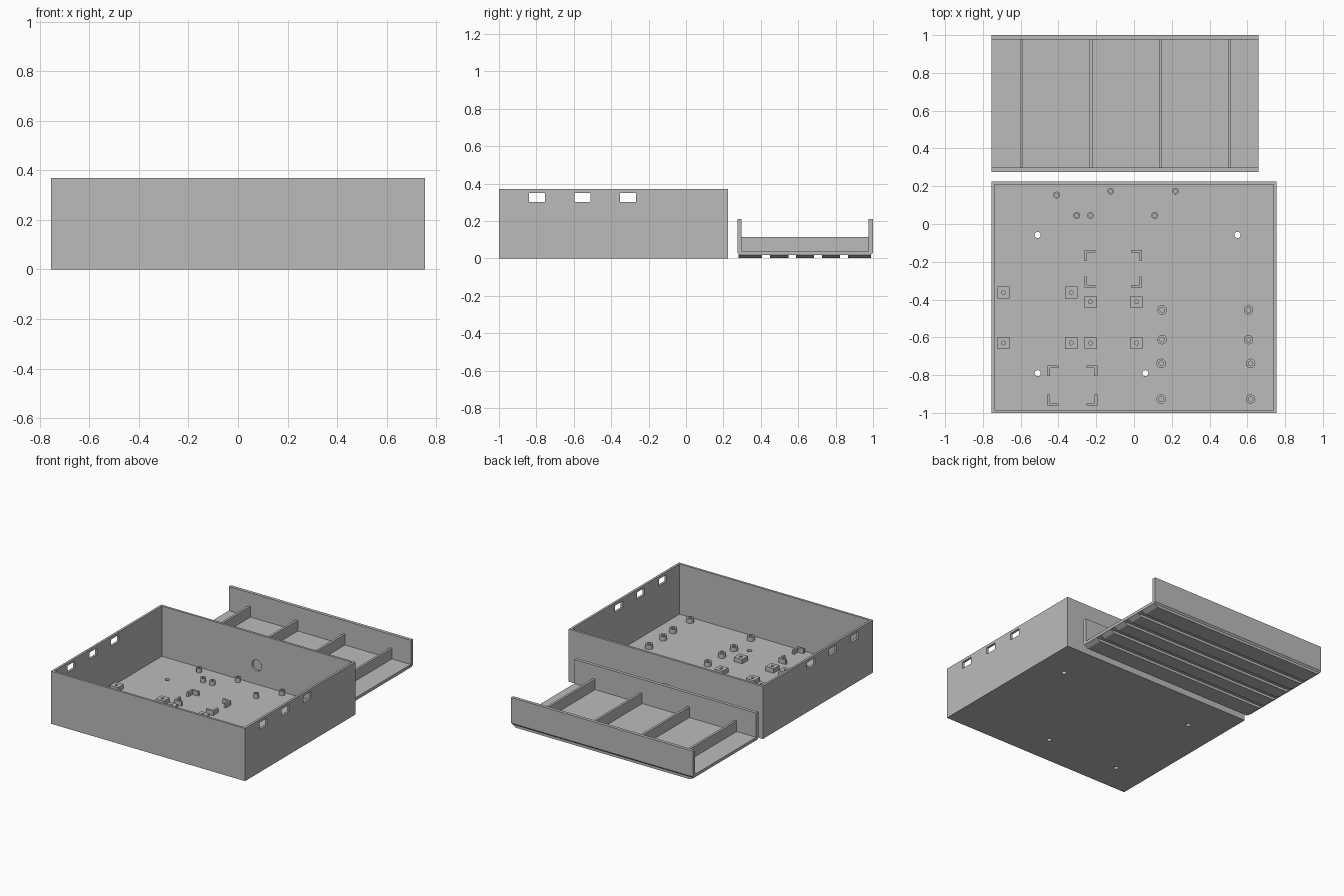
import bpy, bmesh, math
from mathutils import Matrix, Vector

if "Cube" in bpy.data.objects:
    bpy.data.objects.remove(bpy.data.objects["Cube"])

grey = bpy.data.materials.new("plain grey")
grey.diffuse_color = (0.5, 0.5, 0.5, 1)
grey.use_nodes = True
grey.node_tree.nodes["Principled BSDF"].inputs["Base Color"].default_value = grey.diffuse_color


def add_box(bm, x0, x1, y0, y1, z0, z1):
    m = Matrix.Translation(((x0 + x1) / 2, (y0 + y1) / 2, (z0 + z1) / 2))
    m = m @ Matrix.Diagonal((x1 - x0, y1 - y0, z1 - z0, 1))
    return bmesh.ops.create_cube(bm, size=1, matrix=m)["verts"]


def add_cyl(bm, pos, r, depth, axis="z"):
    m = Matrix.Translation(pos)
    if axis == "y":
        m = m @ Matrix.Rotation(math.pi / 2, 4, "X")
    bmesh.ops.create_cone(bm, cap_ends=True, segments=32, radius1=r, radius2=r, depth=depth, matrix=m)


def finish(bm, name):
    me = bpy.data.meshes.new(name)
    bm.to_mesh(me)
    bm.free()
    ob = bpy.data.objects.new(name, me)
    bpy.context.collection.objects.link(ob)
    me.materials.append(grey)
    return ob


def cut(ob, bm):
    cutter = finish(bm, "cutter")
    mod = ob.modifiers.new("cut", "BOOLEAN")
    mod.operation, mod.solver, mod.object = "DIFFERENCE", "EXACT", cutter
    bpy.context.view_layer.objects.active = ob
    bpy.ops.object.modifier_apply(modifier=mod.name)
    bpy.data.objects.remove(cutter)


def smooth(ob):
    bpy.ops.object.select_all(action="DESELECT")
    ob.select_set(True)
    bpy.context.view_layer.objects.active = ob
    bpy.ops.object.shade_smooth_by_angle()


# Open case with hollow interior, side windows, cable hole and floor holes
W, FLOOR, TOP = 0.755, 0.017, 0.37
bm = bmesh.new()
add_box(bm, -W, W, -1, 0.225, 0, TOP)
case = finish(bm, "case")
bm = bmesh.new()
add_box(bm, -W + 0.016, W - 0.016, -0.984, 0.209, FLOOR, 0.5)
cut(case, bm)
bm = bmesh.new()
for y in (-0.797, -0.553, -0.31):
    add_box(bm, -1, 1, y - 0.043, y + 0.043, 0.302, 0.35)
add_cyl(bm, (0, 0.217, 0.15), 0.038, 0.1, "y")
for x, y in ((-0.51, -0.058), (0.548, -0.058), (-0.51, -0.79), (0.06, -0.79)):
    add_cyl(bm, (x, y, 0), 0.016, 0.1)
cut(case, bm)
smooth(case)

# Round standoffs: position, radius, bore radius
BASE, PEG = FLOOR - 0.002, 0.048
small = [(-0.41, 0.153), (-0.123, 0.174), (0.22, 0.174), (-0.303, 0.045), (-0.23, 0.045), (0.11, 0.045)]
large = [(x, y) for y, xs in ((-0.455, (0.149, 0.606)), (-0.612, (0.149, 0.606)),
                              (-0.738, (0.144, 0.617)), (-0.927, (0.144, 0.617))) for x in xs]
for name, spots, r, bore in (("small_standoffs", small, 0.018, 0.009), ("large_standoffs", large, 0.025, 0.012)):
    body, holes = bmesh.new(), bmesh.new()
    for x, y in spots:
        add_cyl(body, (x, y, (BASE + PEG) / 2), r, PEG - BASE)
        add_cyl(holes, (x, y, 0.07), bore, 0.1)
    ob = finish(body, name)
    cut(ob, holes)
    smooth(ob)

# Square mounting blocks with screw holes
body, holes = bmesh.new(), bmesh.new()
for xs, ys in (((-0.691, -0.332), (-0.363, -0.63)), ((-0.231, 0.014), (-0.412, -0.63))):
    for x in xs:
        for y in ys:
            add_box(body, x - 0.032, x + 0.032, y - 0.032, y + 0.032, BASE, PEG)
            add_cyl(holes, (x, y, 0.07), 0.01, 0.1)
blocks = finish(body, "mounting_blocks")
cut(blocks, holes)
smooth(blocks)

# L-shaped corner brackets that locate two boards
ARM, T = 0.058, 0.014
bm = bmesh.new()
for x0, x1, y0, y1 in ((-0.263, 0.043, -0.336, -0.137), (-0.458, -0.194, -0.961, -0.748)):
    for x, sx in ((x0, 1), (x1, -1)):
        for y, sy in ((y0, 1), (y1, -1)):
            pts = [(0, 0), (ARM, 0), (ARM, T), (T, T), (T, ARM), (0, ARM)]
            f = bm.faces.new([bm.verts.new((x + sx * a, y + sy * b, BASE)) for a, b in pts])
            ext = bmesh.ops.extrude_face_region(bm, geom=[f])["geom"]
            bmesh.ops.translate(bm, vec=(0, 0, PEG - BASE),
                                verts=[v for v in ext if isinstance(v, bmesh.types.BMVert)])
bmesh.ops.recalc_face_normals(bm, faces=bm.faces)
finish(bm, "corner_brackets")

# Lid tray: U-shaped section extruded along x
LX0, LX1 = -0.755, 0.66
profile = [(0.275, 0.03), (0.285, 0.019), (0.99, 0.019), (1, 0.03), (1, 0.21), (0.977, 0.21),
           (0.977, 0.04), (0.298, 0.04), (0.298, 0.21), (0.275, 0.21)]
bm = bmesh.new()
f = bm.faces.new([bm.verts.new((LX0, y, z)) for y, z in profile])
ext = bmesh.ops.extrude_face_region(bm, geom=[f])["geom"]
bmesh.ops.translate(bm, vec=(LX1 - LX0, 0, 0), verts=[v for v in ext if isinstance(v, bmesh.types.BMVert)])
bmesh.ops.recalc_face_normals(bm, faces=bm.faces)
finish(bm, "lid_tray")

# Cross dividers
bm = bmesh.new()
for x in (-0.595, -0.227, 0.14, 0.506):
    add_box(bm, x - 0.008, x + 0.008, 0.297, 0.978, 0.039, 0.115)
finish(bm, "dividers")

# Underside strips with undercut ends
bm = bmesh.new()
for y0, y1 in ((0.28, 0.406), (0.449, 0.548), (0.588, 0.684), (0.727, 0.824), (0.866, 0.99)):
    for v in add_box(bm, LX0, LX1, y0, y1, 0.001, 0.0195):
        if v.co.z < 0.01:
            v.co.x -= math.copysign(0.03, v.co.x)
finish(bm, "underside_strips")
